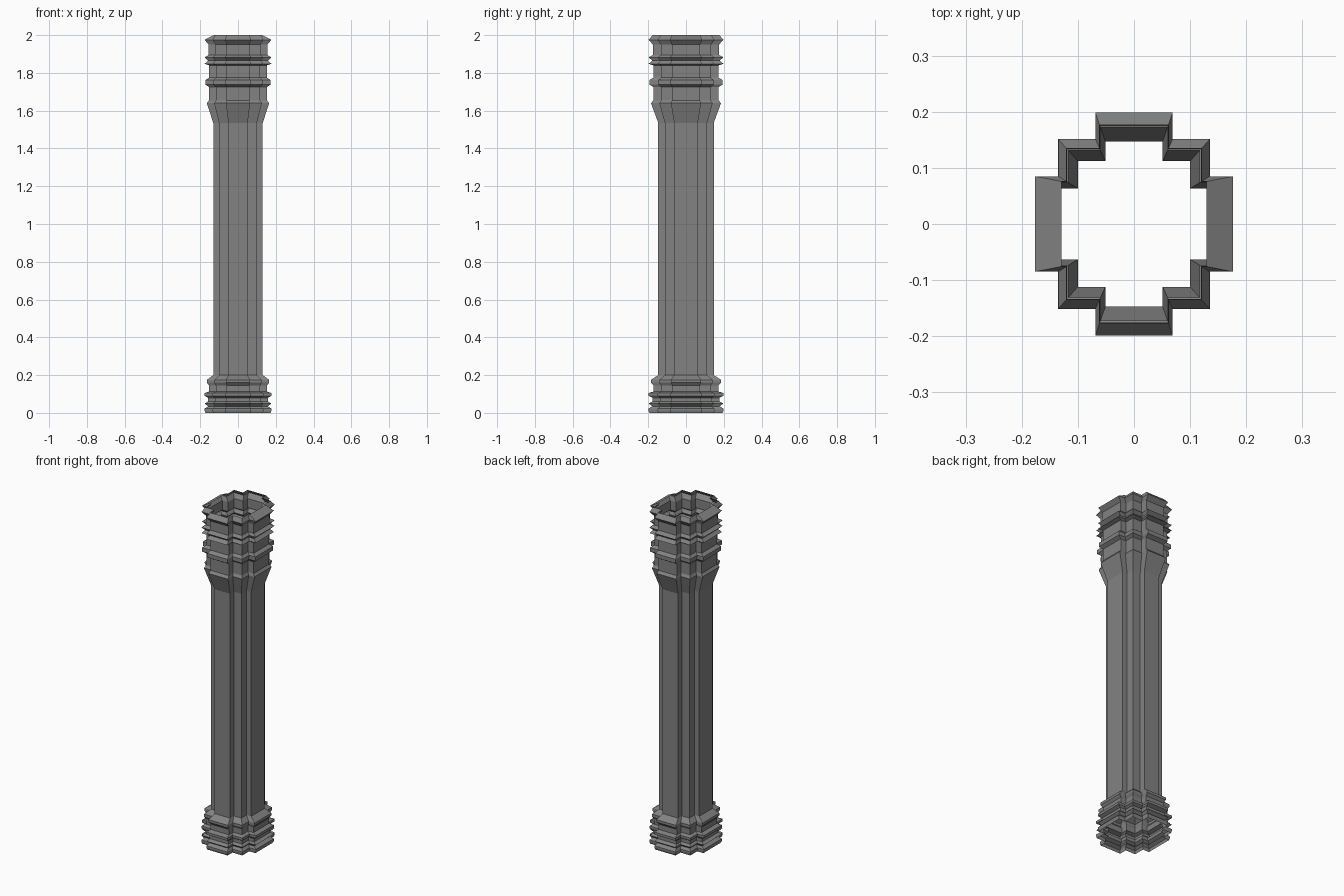
import bpy, bmesh

# stepped cross outline of the shaft (one quadrant, mirrored into four)
Q = [(0.131, 0.063), (0.1, 0.063), (0.1, 0.112), (0.051, 0.112), (0.051, 0.147)]
outline = (Q + [(-x, y) for x, y in reversed(Q)] +
           [(-x, -y) for x, y in Q] + [(x, -y) for x, y in reversed(Q)])

# moulding profile: (height, scale of the outline)
profile = [(0, 1.32), (0.012, 1.35), (0.023, 1.35), (0.035, 1.21), (0.05, 1.35), (0.06, 1.21),
           (0.08, 1.21), (0.09, 1.35), (0.105, 1.35), (0.113, 1.17), (0.145, 1.17),
           (0.16, 1.26), (0.175, 1.26), (0.2, 1.0), (1.535, 1.0), (1.64, 1.26), (1.655, 1.17),
           (1.725, 1.17), (1.738, 1.32), (1.762, 1.32), (1.775, 1.17), (1.84, 1.17),
           (1.848, 1.35), (1.865, 1.21), (1.882, 1.35), (1.895, 1.19), (1.95, 1.19),
           (1.975, 1.35), (2.0, 1.2)]

bm = bmesh.new()
rings = [[bm.verts.new((x * s, y * s, z)) for x, y in outline] for z, s in profile]
n = len(outline)
for a, b in zip(rings, rings[1:]):
    for i in range(n):
        j = (i + 1) % n
        bm.faces.new((a[i], a[j], b[j], b[i]))
# side arms of the top rim lean further in
for v in rings[-1]:
    if abs(v.co.x) > 0.14:
        v.co.x *= 0.129 / abs(v.co.x)
me = bpy.data.meshes.new("column")
bm.to_mesh(me)
bm.free()
mat = bpy.data.materials.new("dark_grey")
mat.diffuse_color = (0.225, 0.225, 0.225, 1)
me.materials.append(mat)
ob = bpy.data.objects.new("column", me)
bpy.context.collection.objects.link(ob)
